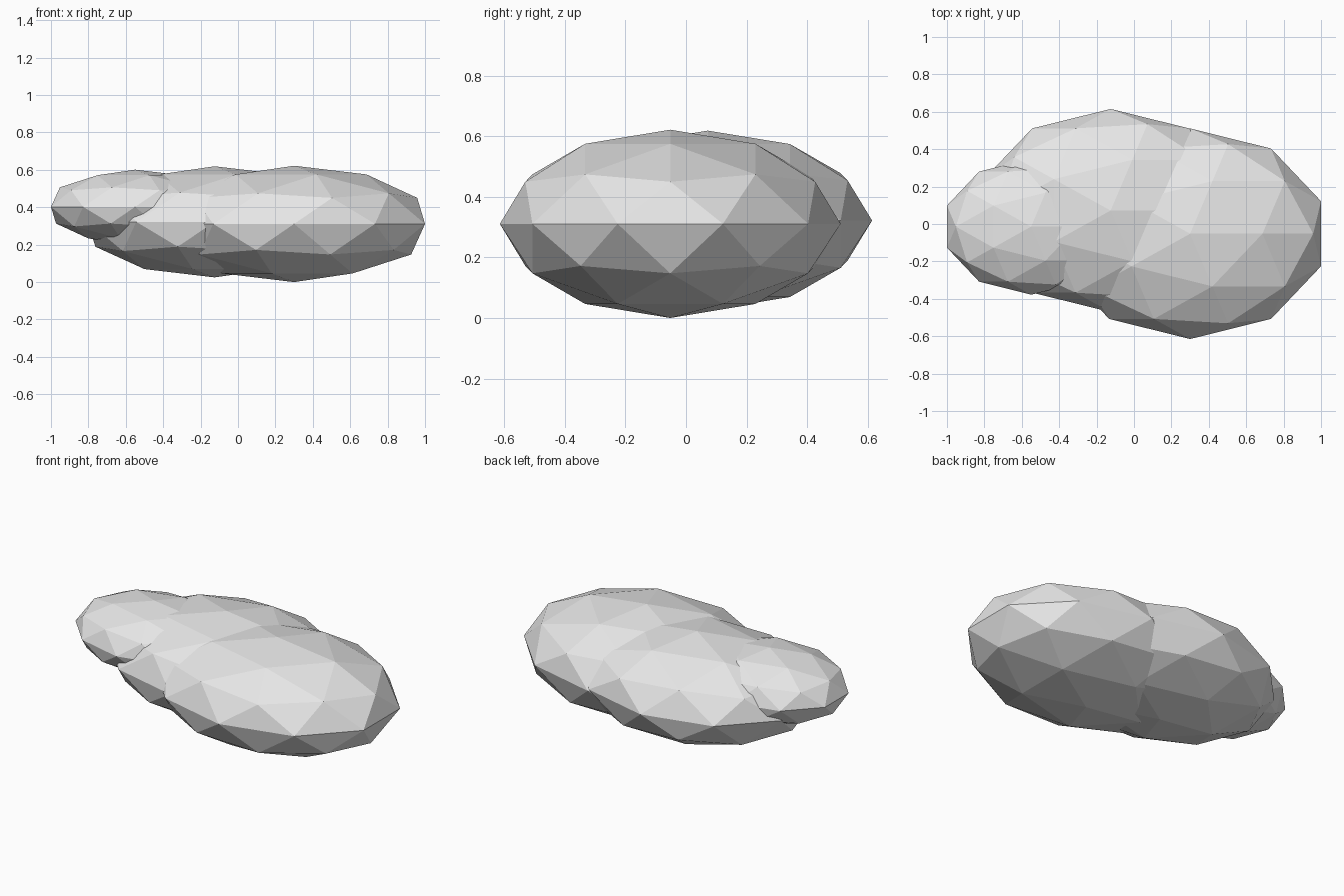
import bpy

cube = bpy.data.objects.get("Cube")
if cube:
    bpy.data.objects.remove(cube, do_unlink=True)

# Single pale grey material
grey = bpy.data.materials.new("pale_grey")
grey.use_nodes = True
colour = (0.8, 0.8, 0.8, 1)
grey.diffuse_color = colour
grey.node_tree.nodes["Principled BSDF"].inputs["Base Color"].default_value = colour


def puff(name, centre, radii):
    """Flat-shaded, squashed icosphere."""
    bpy.ops.mesh.primitive_ico_sphere_add(subdivisions=2, radius=1, location=centre)
    obj = bpy.context.object
    obj.name = name
    obj.scale = radii
    bpy.ops.object.transform_apply(location=False, rotation=False, scale=True)
    bpy.ops.object.shade_flat()
    obj.data.materials.append(grey)
    return obj


# Three overlapping lobes, largest to smallest
puff("large_puff", (0.30, -0.052, 0.311), (0.736, 0.563, 0.311))
puff("middle_puff", (-0.125, 0.072, 0.322), (0.713, 0.543, 0.297))
puff("small_puff", (-0.55, -0.014, 0.402), (0.473, 0.364, 0.199))
